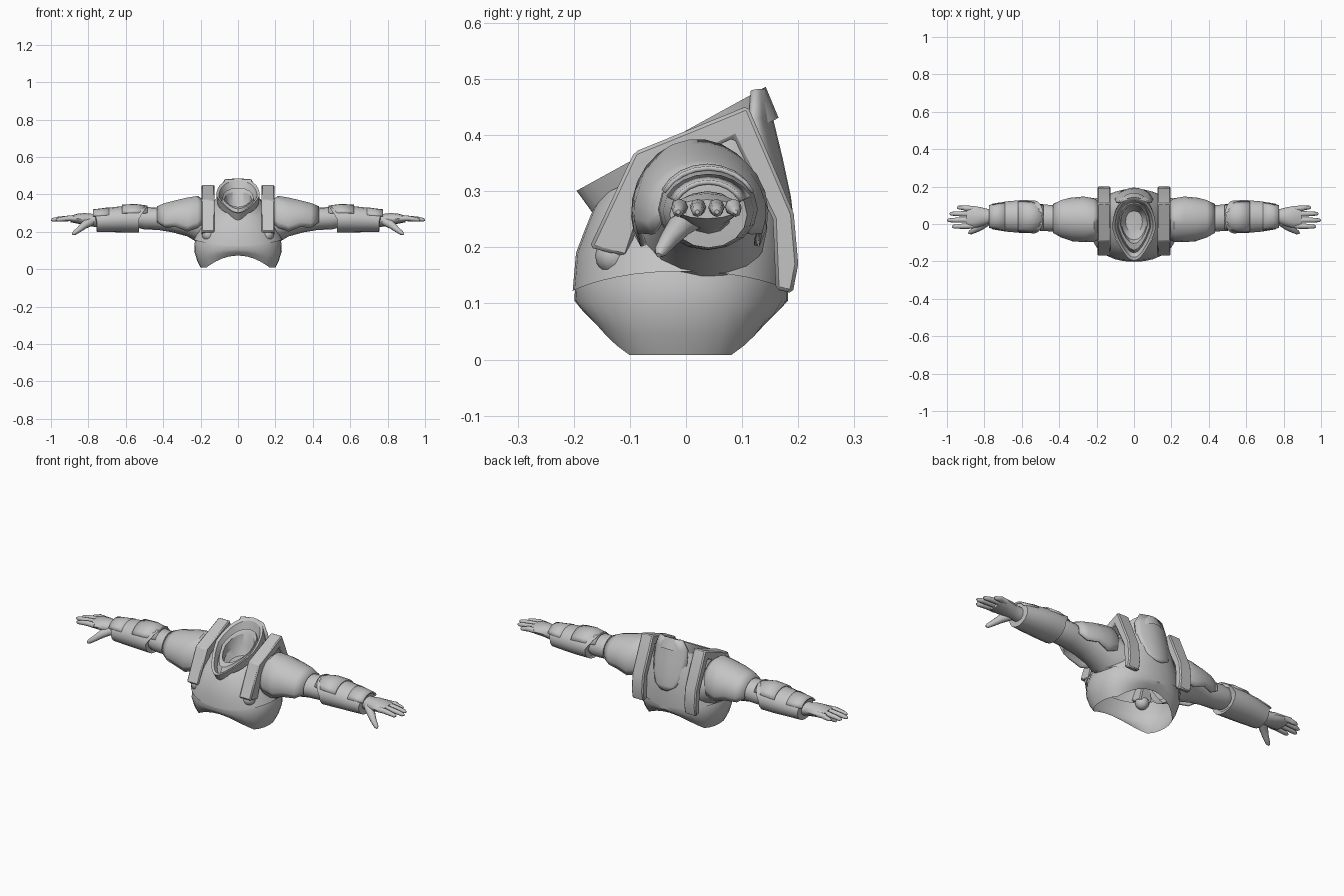
import bpy, bmesh, math
from mathutils import Vector

if "Cube" in bpy.data.objects:
    bpy.data.objects.remove(bpy.data.objects["Cube"])

grey = bpy.data.materials.new("armour grey")
grey.diffuse_color = (0.55, 0.55, 0.55, 1)
grey.use_nodes = True
grey.node_tree.nodes["Principled BSDF"].inputs["Base Color"].default_value = grey.diffuse_color


def finish(name, bm, mirror=False, thick=0, angle=40, bevel=0):
    """Turn a bmesh into a shaded object with its modifiers."""
    bmesh.ops.recalc_face_normals(bm, faces=bm.faces)
    me = bpy.data.meshes.new(name)
    bm.to_mesh(me)
    bm.free()
    me.materials.append(grey)
    ob = bpy.data.objects.new(name, me)
    bpy.context.collection.objects.link(ob)
    bpy.ops.object.select_all(action='DESELECT')
    ob.select_set(True)
    bpy.context.view_layer.objects.active = ob
    bpy.ops.object.shade_smooth_by_angle(angle=math.radians(angle))
    if thick:
        m = ob.modifiers.new("thickness", 'SOLIDIFY')
        m.thickness, m.offset = thick, -1
    if bevel:
        m = ob.modifiers.new("edges", 'BEVEL')
        m.width, m.segments = bevel, 1
    if mirror:
        m = ob.modifiers.new("other side", 'MIRROR')
        m.use_mirror_merge = False
    return ob


def loft(name, rings, closed=True, cap0=False, cap1=False, **kw):
    """Skin a list of equal-length point rings."""
    bm = bmesh.new()
    vs = [[bm.verts.new(p) for p in r] for r in rings]
    n = len(vs[0])
    for a, b in zip(vs, vs[1:]):
        for i in range(n if closed else n - 1):
            j = (i + 1) % n
            bm.faces.new((a[i], a[j], b[j], b[i]))
    if cap0:
        bm.faces.new(vs[0])
    if cap1:
        bm.faces.new(vs[-1])
    return finish(name, bm, **kw)


def body_ring(w, yf, yb, z, tilt=0, arch=0, side=0, point=0, n=32):
    """Horizontal ring; arch lifts front and back, side lifts the flanks."""
    pts = []
    for i in range(n):
        a = 2 * math.pi * i / n
        s, c = math.sin(a), math.cos(a)
        s = math.copysign(abs(s) ** 0.9, s)
        c = math.copysign(abs(c) ** 0.9, c)
        y = (yf + yb) / 2 + c * (yb - yf) / 2
        x = w * s * (1 - point * max(0, -c))
        pts.append((x, y, z + tilt * y + arch * max(0, 1 - (s / 0.85) ** 2) + side * s * s))
    return pts


def x_ring(x, cy, cz, ry, rz, a0=0, a1=360, n=16, shift=0):
    """Ring or arc around the arm axis."""
    steps = n if a1 - a0 == 360 else n - 1
    pts = []
    for i in range(n):
        a = math.radians(a0 + (a1 - a0) * i / steps)
        pts.append((x + shift * max(0, math.sin(a)), cy + ry * math.cos(a), cz + rz * math.sin(a)))
    return pts


def tube(name, path, n=8):
    """Closed tube along (x, y, z, radius) points, mirrored to both sides."""
    rings = []
    P = [Vector(p[:3]) for p in path]
    for i, p in enumerate(path):
        d = P[min(i + 1, len(P) - 1)] - P[max(i - 1, 0)]
        u = d.cross(Vector((0, 0, 1))).normalized()
        v = d.cross(u).normalized()
        rings.append([P[i] + p[3] * (u * math.cos(2 * math.pi * k / n) + v * math.sin(2 * math.pi * k / n))
                      for k in range(n)])
    return loft(name, rings, cap0=True, cap1=True, mirror=True, angle=60)


# Abdomen shell with arched hem, open below
loft("abdomen", [
    body_ring(.20, -.165, .145, .008, arch=.065),
    body_ring(.218, -.187, .168, .045, arch=.045),
    body_ring(.234, -.199, .182, .095, arch=.01),
    body_ring(.232, -.197, .182, .14),
    body_ring(.215, -.185, .175, .19)])

# Chest shell overlapping the abdomen, sloping up to the neck
loft("chest", [
    body_ring(.238, -.202, .186, .122, side=.035),
    body_ring(.222, -.196, .188, .19),
    body_ring(.20, -.18, .18, .25, tilt=.1),
    body_ring(.165, -.165, .165, .315, tilt=.28),
    body_ring(.11, -.15, .145, .365, tilt=.48)])

# Collar: outer wall, rim, inner ledge and neck bowl
loft("collar", [
    body_ring(.108, -.165, .165, .345, .52, point=.45),
    body_ring(.116, -.195, .142, .408, .55, point=.45),
    body_ring(.102, -.178, .128, .402, .55, point=.45),
    body_ring(.088, -.150, .115, .362, .5, point=.4)], angle=30)
loft("inner_collar", [
    body_ring(.090, -.158, .118, .36, .5, point=.45, n=16),
    body_ring(.084, -.140, .11, .385, .45, point=.45, n=16),
    body_ring(.072, -.105, .098, .375, .4, point=.3, n=16),
    body_ring(.068, -.085, .09, .325, .3, point=.2, n=16),
    body_ring(.045, -.045, .07, .295, .1, n=16)], cap1=True, angle=25)

# Tongue-shaped plate down the middle of the back
rows = []
for z, y, w in [(.482, .143, .07), (.43, .155, .098), (.36, .172, .102),
                (.29, .187, .09), (.24, .193, .062), (.215, .194, .02)]:
    rows.append([(w * t / 4, y - .035 * (w / .1) ** 2 * (t / 4) ** 2, z) for t in range(-4, 5)])
loft("back_plate", rows, closed=False, thick=.012)

# Shoulder straps: an angled band swept across the shoulder's width
outer = [(-.172, .20), (-.092, .37), (.11, .452), (.192, .26), (.2, .17), (.19, .118)]
inner = [(.16, .125), (.155, .25), (.085, .395), (-.058, .325), (-.105, .182)]
bm = bmesh.new()
f = bm.faces.new([bm.verts.new((.125, y, z)) for y, z in outer + inner])
ext = bmesh.ops.extrude_face_region(bm, geom=[f])["geom"]
bmesh.ops.translate(bm, vec=(.07, 0, 0), verts=[v for v in ext if isinstance(v, bmesh.types.BMVert)])
finish("shoulder_strap", bm, mirror=True, bevel=.006, angle=30)

# Rounded buckle beneath each strap
bm = bmesh.new()
bmesh.ops.create_uvsphere(bm, u_segments=12, v_segments=8, radius=.034)
bmesh.ops.translate(bm, vec=(.158, -.128, .185), verts=bm.verts)
finish("strap_buckle", bm, mirror=True)

# Upper arm flaring into the armpit
loft("upper_arm", [x_ring(*r) for r in [
    (.17, .03, .235, .115, .11), (.22, .03, .25, .105, .105), (.27, .03, .26, .092, .085),
    (.35, .03, .265, .078, .068), (.43, .03, .27, .07, .06), (.50, .035, .272, .072, .06),
    (.54, .035, .272, .06, .05)]], mirror=True, cap1=True)

# Pauldron: open dome over the shoulder
pads = [(.18, .02, .265, .098, .105, -8, 188), (.215, .02, .262, .118, .131, -18, 198),
        (.27, .025, .262, .122, .122, -30, 210), (.33, .025, .262, .118, .108, -20, 200),
        (.39, .028, .265, .10, .09, -28, 208), (.432, .03, .265, .078, .072, -12, 192)]
loft("shoulder_pad", [x_ring(*r) for r in pads], closed=False, mirror=True, thick=.01)

# Forearm guard with a stepped elbow edge
loft("forearm_guard", [x_ring(*r[:5], shift=r[5]) for r in [
    (.535, .038, .268, .07, .058, -.045), (.53, .038, .268, .088, .073, -.045),
    (.60, .04, .268, .088, .072, -.01), (.68, .04, .264, .081, .066, 0),
    (.755, .04, .258, .069, .059, .012), (.757, .04, .258, .055, .045, .012)]],
    mirror=True, cap0=True, cap1=True, angle=35)

# Raised plates on the elbow and the wrist
for name, rings in {
    "elbow_plate": [(.485, .037, .27, .072, .07), (.55, .038, .27, .09, .079), (.62, .04, .268, .09, .077)],
    "wrist_plate": [(.69, .04, .262, .083, .069), (.74, .04, .26, .074, .064), (.775, .04, .26, .068, .06)],
}.items():
    loft(name, [x_ring(*r, 25, 155, 9) for r in rings], closed=False, mirror=True, thick=.008)

# Hand: wrist and palm, four fingers, thumb
loft("palm", [x_ring(*r, n=12) for r in [
    (.73, .04, .26, .045, .04), (.78, .04, .262, .04, .034), (.82, .038, .268, .052, .032),
    (.86, .037, .27, .060, .026), (.895, .037, .268, .056, .017)]], mirror=True, cap0=True, cap1=True)
for name, base, tip in [("index_finger", -.010, (.972, -.014)), ("middle_finger", .022, (.998, .020)),
                        ("ring_finger", .054, (.985, .055)), ("little_finger", .082, (.945, .088))]:
    x, y = tip
    tube(name, [(.865, base, .270, .015), (.905, base * .6 + y * .4, .272, .0145),
                (x - .035, base * .3 + y * .7, .268, .0125), (x - .008, y, .264, .010), (x + .002, y, .263, .004)])
tube("thumb", [(.785, .015, .255, .024), (.82, -.012, .237, .022), (.85, -.032, .212, .016),
               (.875, -.045, .193, .012), (.884, -.049, .186, .005)])
